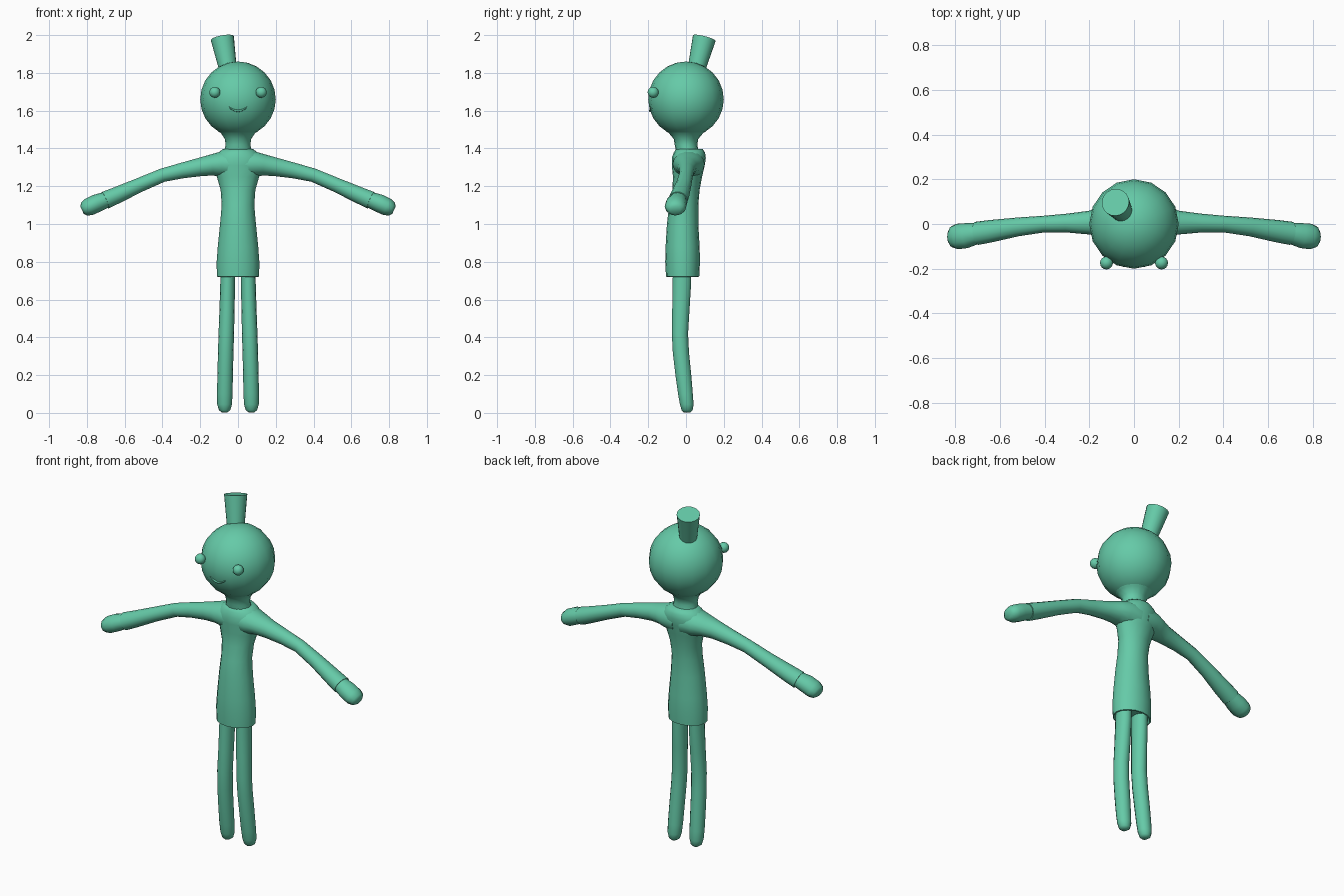
import bpy, bmesh, math
from mathutils import Vector

green = bpy.data.materials.new("mint green")
green.diffuse_color = (0.13, 0.59, 0.39, 1)


def finish(name, bm, angle=50):
    """Turn a bmesh into a smooth shaded object."""
    bmesh.ops.recalc_face_normals(bm, faces=bm.faces)
    me = bpy.data.meshes.new(name)
    bm.to_mesh(me)
    bm.free()
    me.materials.append(green)
    ob = bpy.data.objects.new(name, me)
    bpy.context.collection.objects.link(ob)
    bpy.ops.object.select_all(action='DESELECT')
    ob.select_set(True)
    bpy.context.view_layer.objects.active = ob
    bpy.ops.object.shade_smooth_by_angle(angle=math.radians(angle))
    return ob


def loft(name, rings, axis, seg=14, flat=False, angle=50):
    """Skin ellipses (x, y, z, radius along axis, radius across) along a path."""
    bm = bmesh.new()
    axis = Vector(axis)
    pts = [Vector(r[:3]) for r in rings]
    loops = []
    for i, r in enumerate(rings):
        t = pts[min(i + 1, len(pts) - 1)] - pts[max(i - 1, 0)]
        t = Vector((0, 0, 1)) if flat else t.normalized()
        a = (axis - t * axis.dot(t)).normalized()
        b = t.cross(a)
        loops.append([bm.verts.new(pts[i] + a * r[3] * math.cos(k * math.tau / seg)
                                   + b * r[4] * math.sin(k * math.tau / seg))
                      for k in range(seg)])
    for lo, hi in zip(loops, loops[1:]):
        for k in range(seg):
            n = (k + 1) % seg
            bm.faces.new((lo[k], lo[n], hi[n], hi[k]))
    bm.faces.new(loops[0])
    bm.faces.new(loops[-1])
    return finish(name, bm, angle)


def ball(name, centre, radius, seg, rings):
    bm = bmesh.new()
    bmesh.ops.create_uvsphere(bm, u_segments=seg, v_segments=rings, radius=radius)
    bmesh.ops.translate(bm, vec=centre, verts=bm.verts)
    return finish(name, bm, 60)


X, Y = (1, 0, 0), (0, 1, 0)

# head and neck
ball("head", (0, 0, 1.66), 0.2, 16, 12)
loft("neck", [(0, 0, 1.51, .125, .125), (0, 0, 1.478, .088, .088),
              (0, 0, 1.45, .07, .065), (0, 0, 1.42, .065, .06),
              (0, .005, 1.395, .071, .06), (0, .01, 1.36, .075, .06)],
     X, 16, True, 60)

# tuft of hair: flared cylinder leaning back
loft("hair_tuft", [(-.046, .045, 1.78, .043, .043), (-.083, .097, 1.984, .062, .062)], X, 20)

# shirt body, with a shallow recess under the hem
loft("shirt", [(0, -.018, .75, .09, .07), (0, -.018, .72, .106, .082),
               (0, -.018, .722, .112, .088), (0, -.018, .80, .113, .092),
               (0, -.018, .88, .107, .090), (0, -.018, 1.0, .095, .083),
               (0, -.012, 1.1, .086, .077), (0, 0, 1.18, .092, .072),
               (0, .008, 1.25, .112, .077), (0, .012, 1.31, .135, .087),
               (0, .015, 1.35, .132, .09), (0, .018, 1.378, .105, .083),
               (0, .018, 1.398, .078, .07)],
     X, 16, True, 60)

for s, side in ((1, "right"), (-1, "left")):
    # sleeve, flared into the shoulder
    sleeve = [(.02, .015, 1.315, .085, .08), (.09, .014, 1.317, .085, .068),
              (.14, .010, 1.312, .07, .057), (.20, .006, 1.302, .053, .050),
              (.30, .004, 1.282, .042, .042), (.40, 0, 1.258, .037, .037),
              (.52, -.013, 1.207, .042, .039), (.64, -.032, 1.153, .050, .045),
              (.703, -.042, 1.126, .052, .048)]
    loft(side + "_sleeve", [(s * r[0],) + r[1:] for r in sleeve], Y, 14)
    # mitten hand
    hand = [(.66, -.037, 1.145, .040, .038), (.705, -.043, 1.126, .048, .043),
            (.75, -.052, 1.109, .056, .048), (.79, -.056, 1.090, .057, .047),
            (.815, -.057, 1.079, .047, .037), (.826, -.057, 1.074, .028, .022)]
    loft(side + "_hand", [(s * r[0],) + r[1:] for r in hand], Y, 12, angle=60)
    # leg with rounded foot
    leg = [(.071, .006, .003, .015, .018), (.071, .006, .014, .030, .030),
           (.071, .004, .045, .039, .037), (.070, -.003, .10, .041, .040),
           (.068, -.014, .20, .041, .043), (.065, -.027, .32, .041, .044),
           (.062, -.032, .42, .041, .044), (.058, -.027, .55, .040, .047),
           (.055, -.022, .68, .039, .050), (.054, -.020, .80, .037, .050)]
    loft(side + "_leg", [(s * r[0],) + r[1:] for r in leg], X, 14, True, 70)
    # eye
    ball(side + "_eye", (s * .123, -.174, 1.697), .029, 16, 10)

# smile: thin tube resting on the face
smile = []
for i in range(9):
    u = i / 4 - 1
    x, z = .048 * u, 1.599 + .02 * u * u
    y = -math.sqrt(.199 ** 2 - x * x - (z - 1.66) ** 2)
    r = .0065 - .0035 * abs(u)
    smile.append((x, y, z, r, r))
loft("smile", smile, Y, 8)
